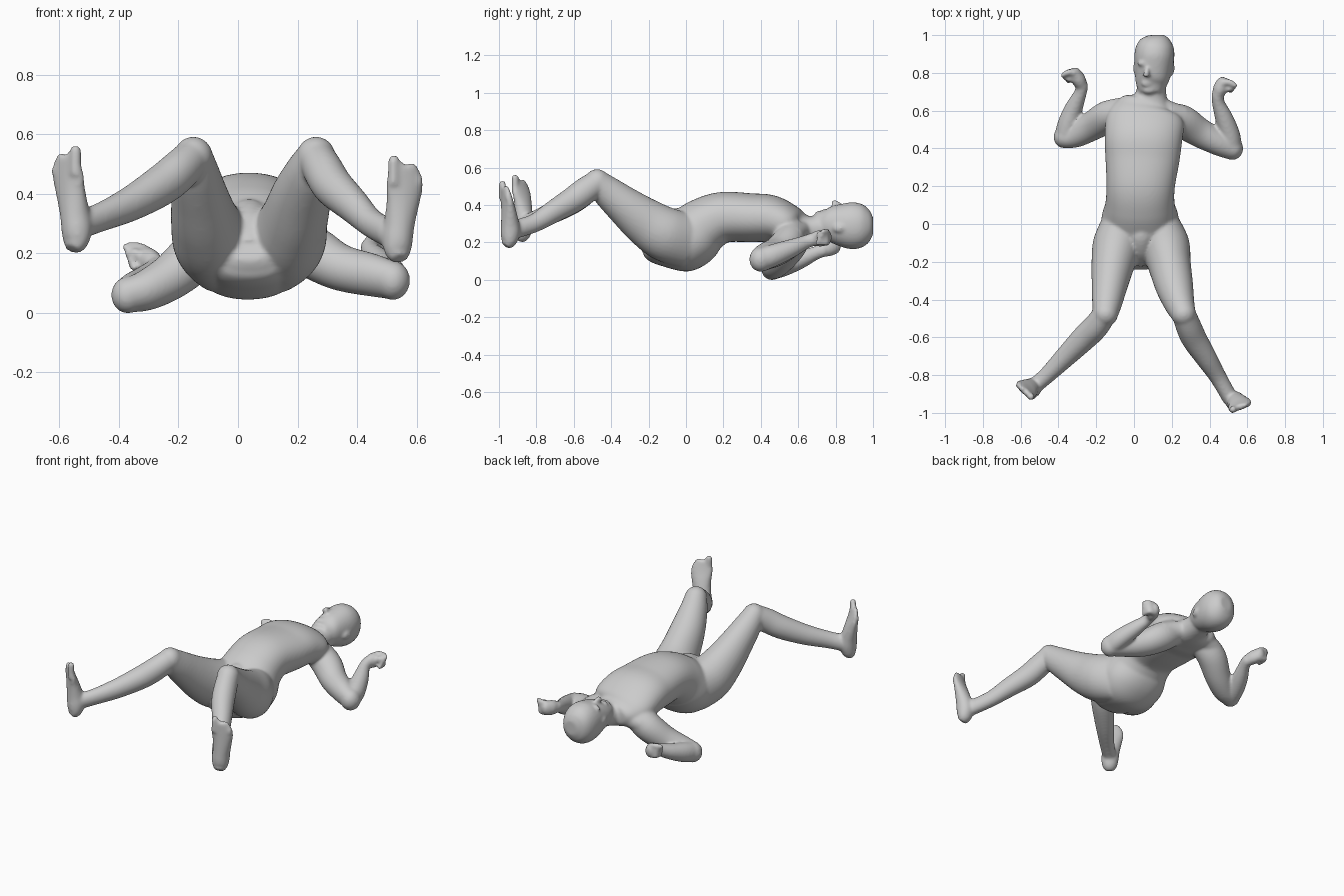
import bpy, bmesh, math
from mathutils import Vector, Matrix

bm = bmesh.new()
X = Vector((1, 0, 0))


def catmull(p, i, t):
    a, b, c, d = (p[min(max(i + k, 0), len(p) - 1)] for k in (-1, 0, 1, 2))
    return [0.5 * (2 * q + (r - o) * t + (2 * o - 5 * q + 4 * r - s) * t * t
                   + (3 * q - o - 3 * r + s) * t ** 3) for o, q, r, s in zip(a, b, c, d)]


def tube(rows, side=X, n=32, steps=6, power=2.0):
    """Closed loft through rows of (x, y, z, half width, half thickness)."""
    pts = [catmull(rows, i, k / steps) for i in range(len(rows) - 1) for k in range(steps)]
    pts.append(rows[-1])
    rings = []
    for i, p in enumerate(pts):
        t = Vector(pts[min(i + 1, len(pts) - 1)][:3]) - Vector(pts[max(i - 1, 0)][:3])
        t.normalize()
        u = (side - t * side.dot(t)).normalized()
        v = t.cross(u)
        ring = []
        for k in range(n):
            c, s = math.cos(math.tau * k / n), math.sin(math.tau * k / n)
            # superellipse in polar form keeps the points evenly spread
            r = (abs(c) ** power + abs(s) ** power) ** (-1 / power)
            ring.append(bm.verts.new(Vector(p[:3]) + u * c * r * p[3] + v * s * r * p[4]))
        rings.append(ring)
    for a, b in zip(rings, rings[1:]):
        for k in range(n):
            bm.faces.new((a[k], a[(k + 1) % n], b[(k + 1) % n], b[k]))
    bm.faces.new(rings[0][::-1])
    bm.faces.new(rings[-1])


def ball(center, radii, spin=0.0):
    bmesh.ops.create_uvsphere(bm, u_segments=24, v_segments=16, radius=1, matrix=Matrix.Translation(center)
                              @ Matrix.Rotation(spin, 4, 'Z') @ Matrix.Diagonal((*radii, 1)))


def limb(rows):
    """Round limb with a ball at its far end."""
    tube(rows)
    x, y, z, a, b = rows[-1]
    ball((x, y, z), (a, (a + b) / 2, b))


# torso, from seat to neck
tube([(.037, -.232, .21, .06, .03), (.037, -.205, .20, .11, .065), (.037, -.15, .185, .155, .102),
      (.037, -.05, .203, .192, .16), (.032, .02, .230, .205, .168), (.032, .10, .295, .184, .15),
      (.035, .20, .337, .181, .136), (.045, .35, .335, .197, .130), (.05, .45, .33, .205, .126),
      (.06, .55, .297, .205, .108), (.072, .615, .275, .165, .083), (.088, .67, .272, .09, .072),
      (.095, .75, .285, .074, .072)], n=64, steps=8, power=2.2)
# groin
tube([(.037, -.02, .345, .05, .035), (.037, -.07, .343, .055, .04), (.036, -.14, .295, .055, .045),
      (.036, -.20, .225, .05, .035)])
# slopes from neck to shoulders
tube([(.09, .66, .27, .05, .05), (.0, .632, .262, .05, .055), (-.11, .60, .235, .062, .06)], side=Vector((0, 1, 0)))
tube([(.09, .66, .27, .05, .05), (.17, .608, .262, .05, .055), (.25, .568, .235, .062, .06)], side=Vector((0, 1, 0)))

# head with nose, brow, lips and ears
tube([(.085, .69, .325, .055, .045), (.09, .74, .307, .082, .08), (.10, .80, .30, .096, .105),
      (.107, .88, .293, .106, .125), (.112, .94, .292, .099, .116), (.115, .98, .292, .074, .085),
      (.115, 1.0, .292, .042, .045)], power=2.15)
tube([(.072, .835, .392, .012, .012), (.066, .80, .412, .015, .018), (.064, .78, .41, .02, .018)])
ball((.075, .85, .385), (.06, .018, .022))
ball((.068, .745, .368), (.03, .02, .016))
ball((.08, .71, .343), (.04, .025, .03))
ball((.203, .815, .28), (.012, .032, .024), -.2)
ball((.006, .815, .30), (.010, .032, .024), .2)

# thighs and shins
limb([(-.065, .01, .21, .105, .145), (-.09, -.11, .247, .128, .145), (-.113, -.22, .315, .113, .128),
      (-.13, -.33, .40, .094, .104), (-.143, -.42, .475, .079, .085), (-.15, -.475, .527, .066, .068)])
limb([(.13, .01, .21, .105, .145), (.165, -.11, .247, .128, .145), (.189, -.22, .315, .113, .128),
      (.214, -.33, .40, .100, .104), (.24, -.42, .475, .081, .085), (.262, -.475, .527, .066, .068)])
limb([(-.15, -.47, .527, .062, .066), (-.20, -.54, .478, .067, .072), (-.26, -.60, .43, .067, .07),
      (-.36, -.70, .37, .056, .060), (-.46, -.80, .325, .044, .050), (-.53, -.86, .30, .042, .05)])
limb([(.262, -.47, .527, .062, .066), (.288, -.54, .478, .067, .072), (.32, -.61, .427, .067, .07),
      (.383, -.71, .367, .057, .060), (.445, -.81, .307, .045, .050), (.505, -.915, .272, .042, .05)])


def foot(x, y, heel, angle, inner, length=.345):
    """Upright foot: x, y is on the sole, angle turns its width axis."""
    w = Vector((math.cos(angle), math.sin(angle), 0))
    back = Vector((-w.y, w.x, 0))
    rows = []
    for f, shift, a, d in ((.0, .012, .028, .024), (.07, .012, .045, .042), (.2, .01, .052, .052),
                           (.35, .004, .052, .048), (.55, -.004, .058, .037),
                           (.70, -.006, .066, .027), (.82, 0, .06, .02), (.9, .008, .044, .016)):
        p = Vector((x, y, heel + f * length)) + w * inner * shift + back * d
        rows.append((*p, a, d))
    tube(rows, side=w)
    for k in range(5):
        top = heel + length * (1.0 - .045 * k) - .014
        r = .019 if k == 0 else .014
        p = Vector((x, y, 0)) + w * inner * (.036 - .022 * k) + back * .016
        limb([(p.x, p.y, heel + .72 * length, r, r), (p.x, p.y, top, r, r)])


foot(-.583, -.902, .218, math.radians(-41), 1)
foot(.562, -.985, .185, math.radians(19), -1)

# arms, shoulder to elbow and elbow to wrist
limb([(-.05, .575, .265, .08, .08), (-.13, .57, .205, .088, .086), (-.22, .52, .128, .078, .078),
      (-.305, .475, .08, .067, .071), (-.37, .46, .063, .056, .062)])
limb([(.16, .56, .27, .08, .08), (.25, .545, .208, .088, .086), (.34, .488, .157, .079, .078),
      (.45, .43, .13, .068, .073), (.52, .40, .112, .058, .066)])
limb([(-.37, .46, .063, .052, .06), (-.35, .53, .083, .054, .058), (-.32, .61, .11, .048, .048),
      (-.285, .69, .145, .034, .037), (-.275, .73, .16, .033, .036)])
limb([(.52, .40, .112, .052, .062), (.507, .47, .135, .055, .06), (.477, .56, .17, .048, .05),
      (.447, .64, .205, .034, .037), (.443, .68, .22, .033, .036)])


def hand(wrist, knuckle, tip):
    """Half closed hand: palm from wrist to knuckles, fingers curled to the tip."""
    w, k, t = Vector(wrist), Vector(knuckle), Vector(tip)
    mid = (w + k) / 2
    tube([(*w, .03, .036), (*mid, .038, .045), (*k, .032, .043)])
    ball(k, (.03, .03, .042))
    for i in range(4):
        up = Vector((0, 0, .030 - .020 * i))
        bend = (k + t) / 2 + (k - w) * .12
        limb([(*(k + up), .017, .017), (*(bend + up), .017, .017),
              (*(t + up * .9 - (k - w) * .16 * i + (k - t) * .06 * i), .013, .013)])
    thumb = w.lerp(t, .68) + Vector((0, 0, .018))
    limb([(*mid, .023, .023), (*thumb, .018, .018)])


hand((-.275, .73, .16), (-.313, .80, .188), (-.378, .787, .198))
hand((.443, .68, .22), (.468, .75, .23), (.537, .732, .233))

# fuse all parts into one smooth body
bmesh.ops.recalc_face_normals(bm, faces=bm.faces)
mesh = bpy.data.meshes.new("body")
bm.to_mesh(mesh)
bm.free()
body = bpy.data.objects.new("body", mesh)
bpy.context.collection.objects.link(body)
bpy.context.view_layer.objects.active = body
body.select_set(True)
fuse = body.modifiers.new("fuse", 'REMESH')
fuse.mode = 'VOXEL'
fuse.voxel_size = .008
soften = body.modifiers.new("soften", 'SMOOTH')
soften.factor = .5
soften.iterations = 10
for m in ("fuse", "soften"):
    bpy.ops.object.modifier_apply(modifier=m)
bpy.ops.object.shade_smooth()

# rest the body on the ground
low = min(v.co.z for v in body.data.vertices)
body.data.transform(Matrix.Translation((0, 0, -low)))

grey = bpy.data.materials.new("plain grey")
grey.diffuse_color = (.6, .6, .6, 1)
body.data.materials.clear()
body.data.materials.append(grey)
